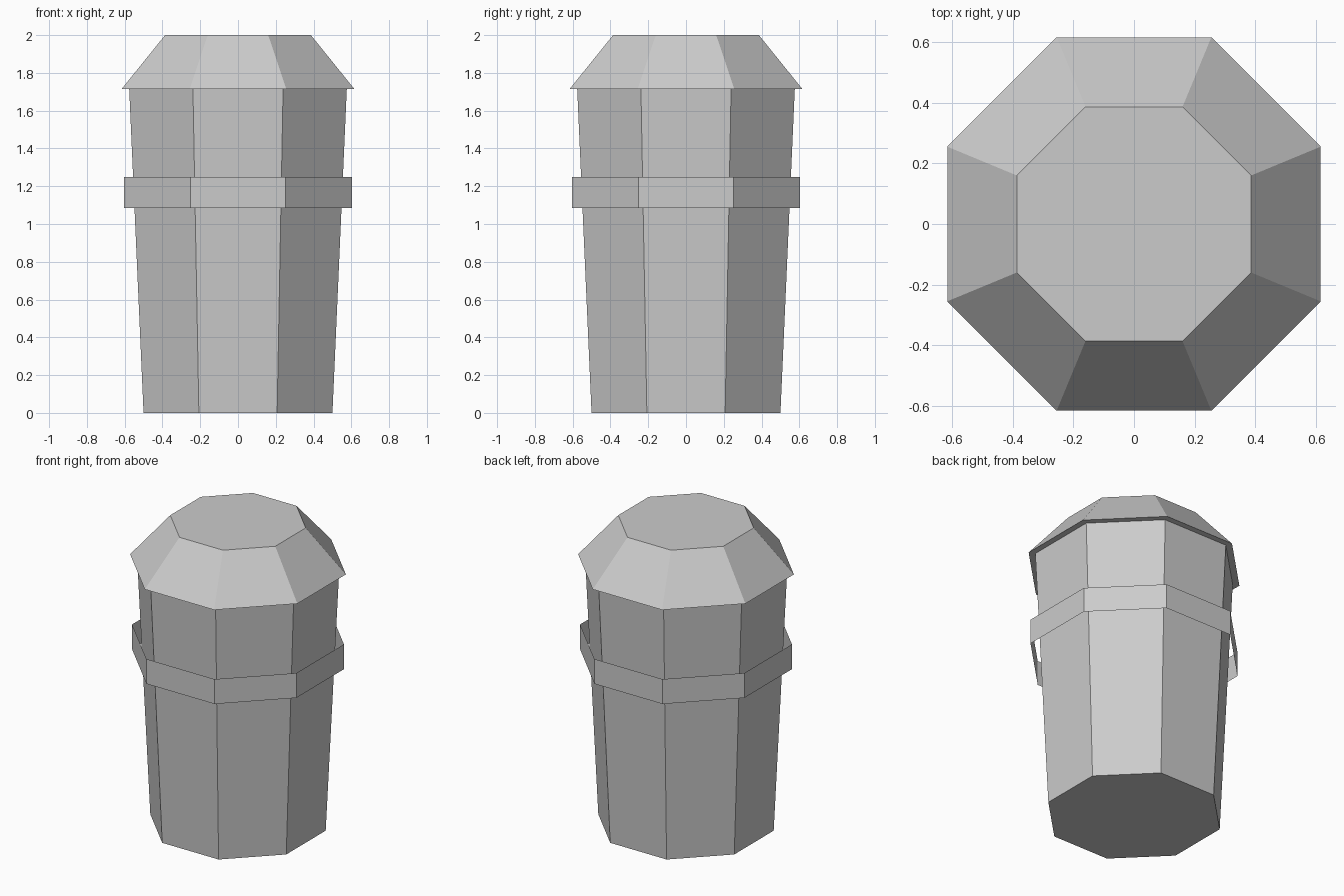
import bpy
import bmesh
from math import cos, sin, pi

SIDES = 8

default = bpy.data.objects.get("Cube")
if default:
    bpy.data.objects.remove(default, do_unlink=True)

# One plain grey for every part
grey = bpy.data.materials.new("light grey")
grey.use_nodes = True
colour = (0.6, 0.6, 0.6, 1)
grey.diffuse_color = colour
grey.node_tree.nodes["Principled BSDF"].inputs["Base Color"].default_value = colour


def octagon_shell(name, profile, cap_bottom=False, cap_top=False):
    """Stack octagonal rings from (half width across flats, height) pairs."""
    bm = bmesh.new()
    rings = []
    for half_width, z in profile:
        radius = half_width / cos(pi / SIDES)
        angles = [(i + 0.5) * 2 * pi / SIDES for i in range(SIDES)]
        rings.append([bm.verts.new((radius * cos(a), radius * sin(a), z)) for a in angles])
    for low, high in zip(rings, rings[1:]):
        for i in range(SIDES):
            j = (i + 1) % SIDES
            bm.faces.new((low[i], low[j], high[j], high[i]))
    if cap_bottom:
        bm.faces.new(rings[0][::-1])
    if cap_top:
        bm.faces.new(rings[-1])
    mesh = bpy.data.meshes.new(name)
    bm.to_mesh(mesh)
    bm.free()
    mesh.materials.append(grey)
    obj = bpy.data.objects.new(name, mesh)
    bpy.context.collection.objects.link(obj)
    return obj


# Tapered container, loose open band around it, and sloped lid
octagon_shell("container_body", [(0.5, 0), (0.576, 1.716)], cap_bottom=True, cap_top=True)
octagon_shell("band", [(0.604, 1.085), (0.604, 1.25)])
octagon_shell("lid", [(0.615, 1.716), (0.386, 2)], cap_bottom=True, cap_top=True)
